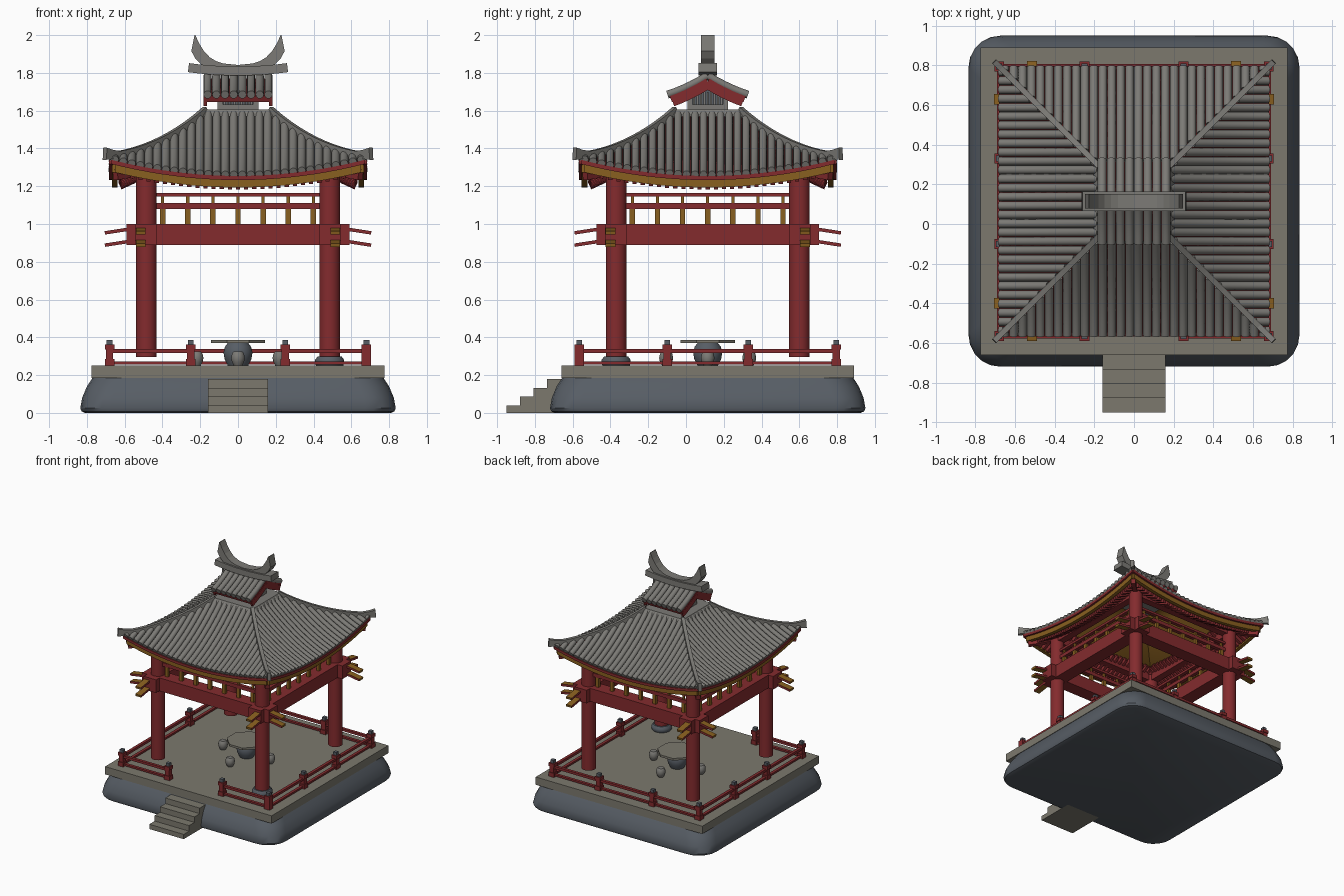
import bpy, bmesh, math
from mathutils import Matrix, Vector

if "Cube" in bpy.data.objects:
    bpy.data.objects.remove(bpy.data.objects["Cube"])

CY = 0.115                      # pavilion centre in y (steps project to the front)
ALL = (0, 1, 2, 3)              # quarter turns for four-sided parts

def material(name, r, g, b):
    m = bpy.data.materials.new(name)
    m.diffuse_color = (r, g, b, 1)
    m.use_nodes = True
    m.node_tree.nodes["Principled BSDF"].inputs["Base Color"].default_value = m.diffuse_color
    return m

RED = material("red_lacquer", 0.23, 0.024, 0.027)
GOLD = material("ochre_wood", 0.25, 0.115, 0.014)
STONE = material("pale_stone", 0.20, 0.19, 0.155)
TILE = material("roof_tile", 0.20, 0.195, 0.18)
DARK = material("dark_stone", 0.095, 0.11, 0.13)

def loft(bm, rings):
    vs = [[bm.verts.new(p) for p in r] for r in rings]
    n = len(vs[0])
    for a, b in zip(vs, vs[1:]):
        for i in range(n):
            bm.faces.new((a[i], a[(i + 1) % n], b[(i + 1) % n], b[i]))
    bm.faces.new(vs[0])
    bm.faces.new(vs[-1])

def square(hx, hy, z, cx=0, cy=0):
    return [(cx + sx * hx, cy + sy * hy, z) for sx, sy in ((-1, -1), (1, -1), (1, 1), (-1, 1))]

def box(bm, x0, x1, y0, y1, z0, z1):
    c = ((x0 + x1) / 2, (y0 + y1) / 2)
    loft(bm, [square((x1 - x0) / 2, (y1 - y0) / 2, z, *c) for z in (z0, z1)])

def lathe(bm, cx, cy, prof, n=20):
    loft(bm, [[(cx + r * math.cos((i + .5) * math.tau / n), cy + r * math.sin((i + .5) * math.tau / n), z)
               for i in range(n)] for r, z in prof])

def sweep(bm, pts, side, half_w, half_h, n=10):
    """Tube (n > 4) or bar (n == 4) along pts; half_h may be a list."""
    pts = [Vector(p) for p in pts]
    side = Vector(side).normalized()
    rings = []
    for i, p in enumerate(pts):
        t = pts[min(i + 1, len(pts) - 1)] - pts[max(i - 1, 0)]
        up = side.cross(t).normalized()
        h = half_h[i] if isinstance(half_h, list) else half_h
        k, off = (math.sqrt(2), math.pi / 4) if n == 4 else (1, 0)
        rings.append([p + k * math.cos(a) * half_w * side + k * math.sin(a) * h * up
                      for a in (off + j * math.tau / n for j in range(n))])
    loft(bm, rings)

def grid(bm, f, nu, nv):
    vs = [[bm.verts.new(f(i / nu, j / nv)) for j in range(nv + 1)] for i in range(nu + 1)]
    for i in range(nu):
        for j in range(nv):
            bm.faces.new((vs[i][j], vs[i + 1][j], vs[i + 1][j + 1], vs[i][j + 1]))

def part(name, bm, mat, turns=(0,), smooth=False, mats2=None, rule=None, solid=0):
    bmesh.ops.recalc_face_normals(bm, faces=bm.faces)
    bm.normal_update()
    if rule:
        for f in bm.faces:
            f.material_index = rule(f)
    me = bpy.data.meshes.new(name)
    bm.to_mesh(me)
    bm.free()
    me.materials.append(mat)
    if mats2:
        me.materials.append(mats2)
    if smooth:
        me.shade_smooth()
        me.set_sharp_from_angle(angle=math.radians(40))
    for k in turns:
        o = bpy.data.objects.new(name, me)
        o.location = (0, CY, 0)
        o.rotation_euler = (0, 0, k * math.pi / 2)
        bpy.context.collection.objects.link(o)
        if solid:
            m = o.modifiers.new("thickness", 'SOLIDIFY')
            m.thickness = solid
            m.offset = 0

# --- plinth, floor slab and steps
def rounded(h, z, r=0.16, n=5):
    ring = []
    for q in range(4):
        c = Matrix.Rotation(q * math.pi / 2, 3, 'Z') @ Vector((h - r, h - r, z))
        for i in range(n + 1):
            a = (q + i / n) * math.pi / 2
            ring.append((c.x + r * math.cos(a), c.y + r * math.sin(a), z))
    return ring
bm = bmesh.new()
loft(bm, [rounded(h, z) for h, z in ((.81, 0), (.828, .008), (.835, .025), (.825, .08), (.80, .14), (.77, .186))])
part("plinth", bm, DARK, smooth=True)
bm = bmesh.new(); box(bm, -.775, .775, -.775, .775, .185, .25)
part("floor_slab", bm, STONE)
bm = bmesh.new()
for i, z in enumerate((.04, .087, .133, .18)):
    box(bm, -.16, .16, -.95 - CY + i * .071, -.74, 0, z)
part("steps", bm, STONE)

# --- columns
bm = bmesh.new(); lathe(bm, .485, -.485, ((.055, .295), (.055, 1.31)), 24)
part("column", bm, RED, ALL, True)
bm = bmesh.new(); lathe(bm, .485, -.485, ((.072, .25), (.078, .262), (.078, .28), (.065, .298)), 24)
part("column_base", bm, DARK, smooth=True)

# --- balustrade: posts, caps and rails
for turns, px, front in (((2,), .25, False), ((0,), .25, True), ((1, 3), .215, False)):
    posts, caps, rails = bmesh.new(), bmesh.new(), bmesh.new()
    for x in (-.68, -px, px):
        box(posts, x - .025, x + .025, -.705, -.655, .25, .285)
        box(posts, x - .019, x + .019, -.699, -.661, .285, .335)
        box(posts, x - .025, x + .025, -.705, -.655, .335, .362)
        box(caps, x - .015, x + .015, -.695, -.665, .36, .387)
    for z0, z1 in ((.257, .272), (.318, .338)):
        for a, b in (((-.68, -px), (px, .68)) if front else ((-.68, .68),)):
            box(rails, a, b, -.692, -.668, z0, z1)
    part("railing_posts", posts, RED, turns)
    part("railing_caps", caps, DARK, turns)
    part("railing_rails", rails, RED, turns)
bm = bmesh.new(); box(bm, .655, .705, -.705, -.655, .25, .362)
part("corner_post", bm, RED)

# --- table and stools
bm = bmesh.new(); lathe(bm, 0, 0, ((.155, .369), (.155, .387)), 8)
part("table_top", bm, STONE)
bm = bmesh.new(); lathe(bm, 0, 0, ((.055, .25), (.072, .285), (.078, .32), (.07, .35), (.055, .37)))
part("table_pedestal", bm, DARK, smooth=True)
bm = bmesh.new(); lathe(bm, 0, -.22, ((.022, .25), (.033, .27), (.037, .29), (.033, .312), (.024, .325)), 14)
part("stool", bm, TILE, ALL, True)

# --- beams, bracket slats, frieze lattice
bm = bmesh.new()
box(bm, -.59, .59, -.545, -.43, .89, 1.0)
box(bm, -.485, .485, -.515, -.455, 1.24, 1.31)
part("beam", bm, RED, ALL)
bm = bmesh.new()
for x in (-.515, .515):
    for z in (.915, .98):
        sweep(bm, ((x, -.53, z), (x, -.705, z - .027)), (1, 0, 0), .026, .009, 4)
part("bracket_slats", bm, RED, ALL, mats2=GOLD, rule=lambda f: int(abs(f.normal.x) < .5))
bm = bmesh.new()
for z0, z1 in ((1.08, 1.11), (1.145, 1.165)):
    box(bm, -.45, .45, -.5, -.47, z0, z1)
part("frieze_rails", bm, RED, ALL)
bm = bmesh.new()
for i in range(-3, 4):
    x = i * .133
    box(bm, x - .014, x + .014, -.497, -.473, 1.0, 1.08)
    box(bm, x - .008, x + .008, -.493, -.477, 1.11, 1.145)
part("frieze_studs", bm, GOLD, ALL)

# --- main roof surface: concave slope, eaves lifted towards the corners
def roof_z(d, u):
    t = max(d - .17, 0)
    lift = .085 * (t / .5) ** 1.5 * min(1, abs(u) / d) ** 2
    return 1.59 - .932 * t + .557 * t * t + lift
def slope(d, s, dz=0):
    return (s * d, -d, roof_z(d, s * d) + dz)
def span(a, b, n):
    return [a + (b - a) * i / n for i in range(n + 1)]

bm = bmesh.new(); grid(bm, lambda a, b: slope(.12 + .555 * b, 2 * a - 1, -.012), 20, 10)
part("roof_deck", bm, RED, ALL, True)
bm = bmesh.new(); grid(bm, lambda a, b: slope(.12 + .53 * b, 2 * a - 1, -.045), 20, 10)
part("roof_soffit", bm, GOLD, ALL, True)
bm = bmesh.new(); grid(bm, lambda a, b: slope(.672, 2 * a - 1, -.008 - .022 * b), 20, 1)
part("eave_edge", bm, RED, ALL, solid=.02)
bm = bmesh.new(); grid(bm, lambda a, b: slope(.652, 2 * a - 1, -.022 - .055 * b), 20, 1)
part("eave_fascia", bm, GOLD, ALL, solid=.03)
bm = bmesh.new()
for i in range(-13, 14):
    u = i * .043
    sweep(bm, [(u, -d, roof_z(d, u) - .08) for d in span(max(.42, abs(u)), .625, 3)], (1, 0, 0), .011, .02, 4)
part("rafters", bm, RED, ALL)
bm = bmesh.new()
for i in range(30):                                   # tile rows
    u = (i - 14.5) * .045
    start = max(.175, abs(u) + .005)
    if start < .66:
        sweep(bm, [(u, -d, roof_z(d, u)) for d in span(start, .678, 8)], (1, 0, 0), .0215, .0215)
part("roof_tiles", bm, TILE, ALL, True)
bm = bmesh.new()                                      # hip ridges with upturned ends
ds = span(.17, .63, 10) + [.67, .705]
pts = [(d, -d, roof_z(d, d) + .012 + max(0, d - .63) * .2) for d in ds]
sweep(bm, pts, (1, 1, 0), .014, [.02] * 11 + [.024, .032], 4)
part("hip_ridge", bm, TILE, ALL)
bm = bmesh.new()
sweep(bm, [(d, -d, roof_z(d, d) - .09) for d in span(.45, .65, 4)], (1, 1, 0), .018, .028, 4)
part("hip_rafter", bm, RED, ALL)

# --- collar and slatted neck under the upper roof
bm = bmesh.new()
loft(bm, [square(h, h, z) for h, z in ((.205, 1.57), (.185, 1.605))])
box(bm, -.108, .108, -.108, .108, 1.6, 1.632)
for x in (-.094, .094):
    for y in (-.094, .094):
        box(bm, x - .014, x + .014, y - .014, y + .014, 1.62, 1.70)
part("collar", bm, TILE)
bm = bmesh.new(); box(bm, -.085, .085, -.085, .085, 1.62, 1.72)
part("neck_core", bm, DARK)
bm = bmesh.new()
for i in range(-4, 5):
    box(bm, i * .018 - .005, i * .018 + .005, -.098, -.08, 1.63, 1.70)
part("neck_slats", bm, TILE, ALL)

# --- small upper gable roof
def gable_z(y):
    return 1.785 - .62 * y + .7 * y * y
bm = bmesh.new()
sweep(bm, [(0, -y, gable_z(y) - .03) for y in span(0, .195, 5)], (1, 0, 0), .182, .017, 4)
for x in (-.174, .174):
    sweep(bm, [(x, -y, gable_z(y) - .05) for y in span(0, .185, 5)], (1, 0, 0), .009, .022, 4)
part("upper_deck", bm, RED, (0, 2))
bm = bmesh.new()
for i in range(8):
    x = (i - 3.5) * .046
    sweep(bm, [(x, -y, gable_z(y)) for y in span(0, .213, 5)], (1, 0, 0), .022, .022)
part("upper_tiles", bm, TILE, (0, 2), True)

# --- curved ridge bar and horned crest
bm = bmesh.new()
sweep(bm, [(x, 0, 1.81 + .26 * x * x) for x in span(-.262, .262, 12)], (0, 1, 0), .05, .024, 4)
part("top_ridge", bm, TILE)
bm = bmesh.new()
low = ((0, 1.80), (.08, 1.805), (.14, 1.815), (.19, 1.84), (.225, 1.875), (.247, 1.915), (.23, 2.0))
high = ((0, 1.842), (.08, 1.85), (.115, 1.862), (.15, 1.883), (.18, 1.915), (.205, 1.955), (.226, 2.0))
pairs = list(zip(low, high))
both = [((-a, b), (-c, d)) for (a, b), (c, d) in pairs[:0:-1]] + pairs
loft(bm, [[(a, -.036, b), (c, -.036, d), (c, .036, d), (a, .036, b)] for (a, b), (c, d) in both])
part("horned_crest", bm, TILE)
